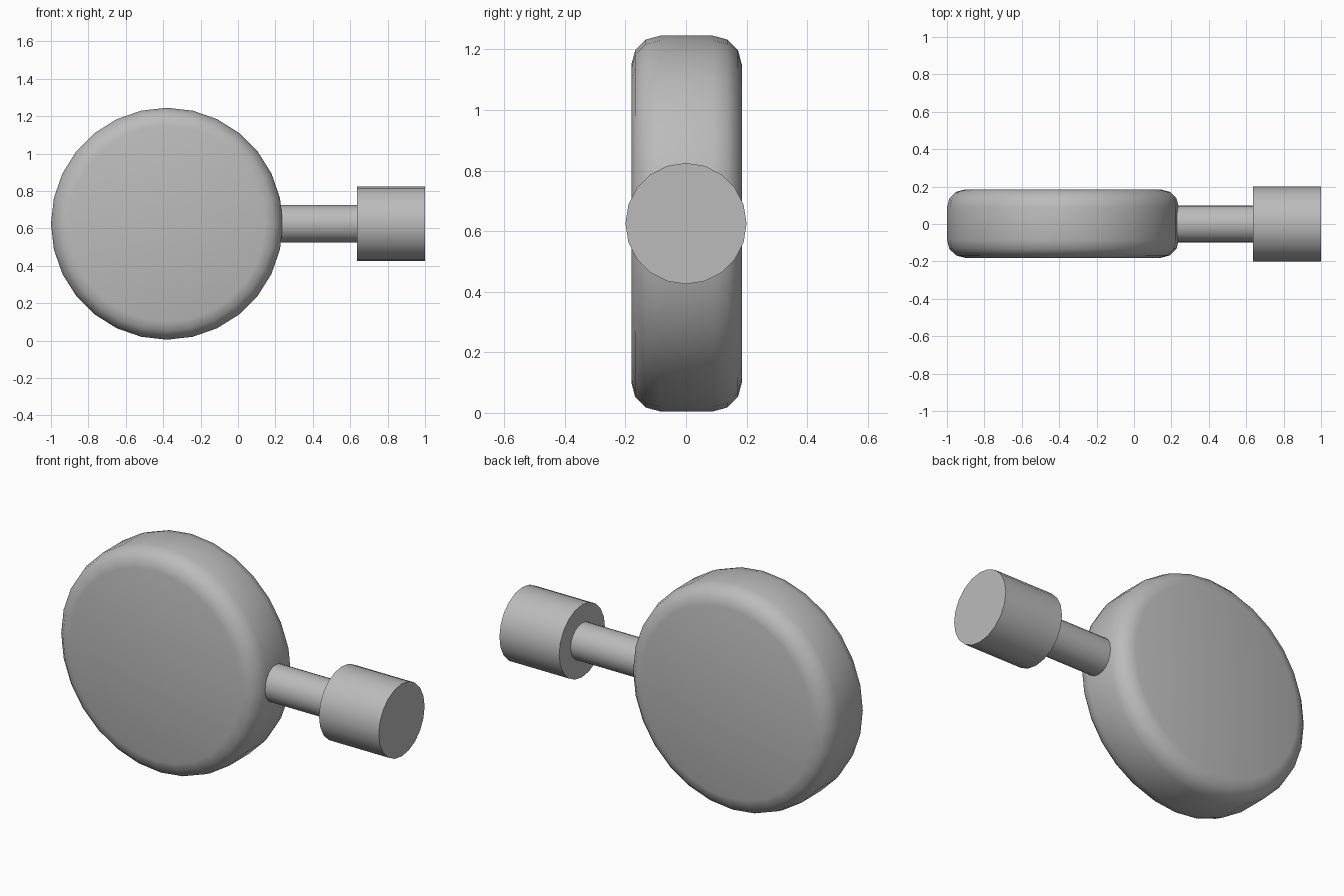
import bpy
from math import pi, radians

cube = bpy.data.objects.get("Cube")
if cube:
    bpy.data.objects.remove(cube, do_unlink=True)

CENTRE_Z = 0.625

grey = bpy.data.materials.new("plain grey")
grey.use_nodes = True
colour = (0.5, 0.5, 0.5, 1)
grey.diffuse_color = colour
grey.node_tree.nodes["Principled BSDF"].inputs["Base Color"].default_value = colour


def cylinder(name, sides, radius, length, location, rotation):
    bpy.ops.mesh.primitive_cylinder_add(
        vertices=sides, radius=radius, depth=length,
        location=location, rotation=rotation)
    obj = bpy.context.object
    obj.name = name
    obj.data.materials.append(grey)
    return obj


def along_x(name, radius, start, end):
    obj = cylinder(name, 20, radius, end - start,
                   ((start + end) / 2, 0, CENTRE_Z), (0, pi / 2, 0))
    bpy.ops.object.shade_smooth_by_angle(angle=radians(30))
    return obj


# Thick round disc with softened rims
disc = cylinder("disc", 28, 0.62, 0.365, (-0.38, 0.002, CENTRE_Z), (pi / 2, 0, 0))
bevel = disc.modifiers.new("rounded rims", "BEVEL")
bevel.width = 0.095
bevel.segments = 3
bevel.limit_method = "ANGLE"
bevel.angle_limit = radians(40)
bpy.ops.object.shade_smooth()

# Stem running from the disc to the knob
along_x("stem", 0.1, 0.1, 0.66)

# Knob at the end of the stem
along_x("knob", 0.2, 0.635, 1.0)
